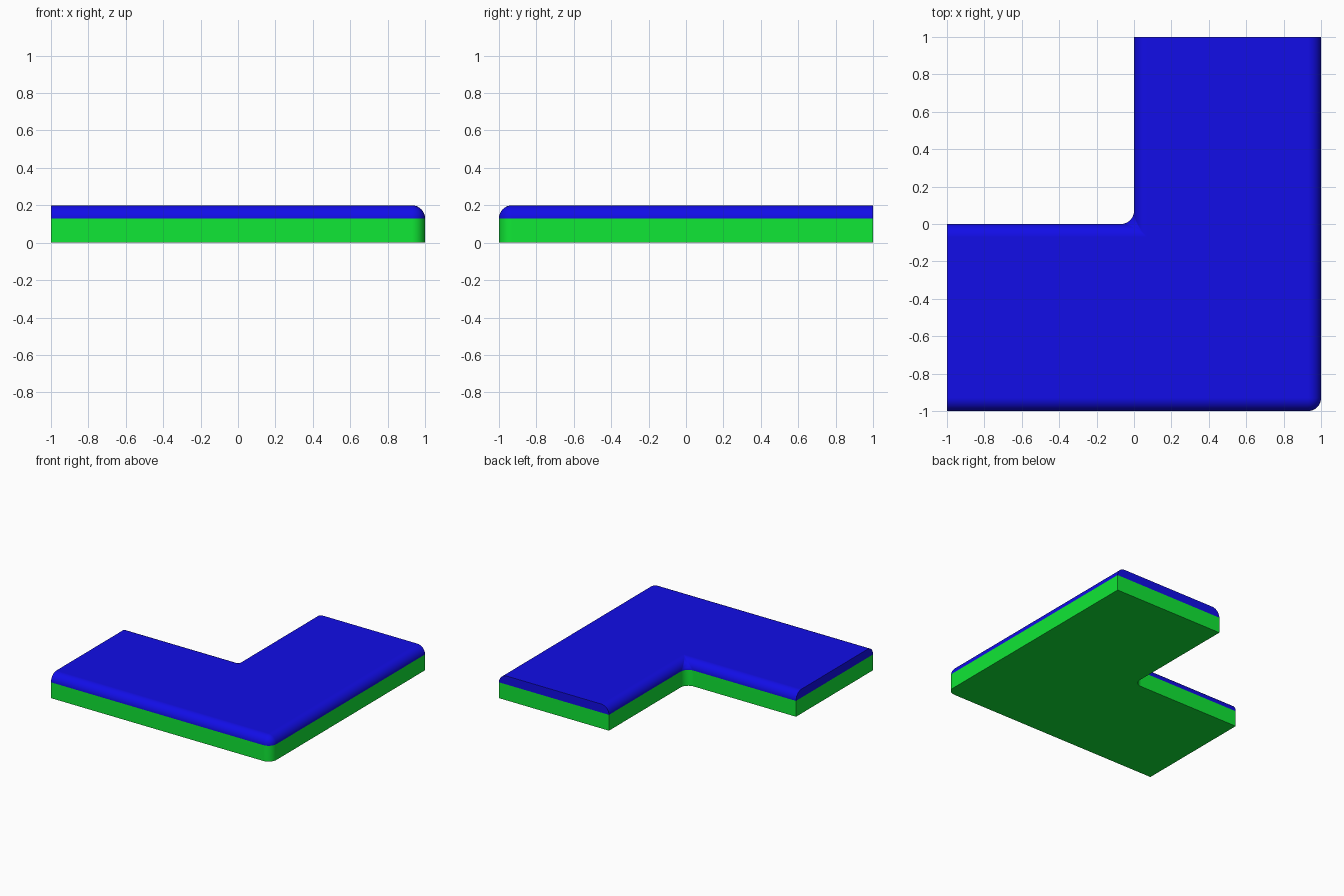
import bpy, bmesh

if "Cube" in bpy.data.objects:
    bpy.data.objects.remove(bpy.data.objects["Cube"])

R, H = 0.07, 0.2


def material(name, color):
    m = bpy.data.materials.new(name)
    m.diffuse_color = (*color, 1)
    m.use_nodes = True
    m.node_tree.nodes["Principled BSDF"].inputs["Base Color"].default_value = m.diffuse_color
    return m


# L-shaped slab
outline = [(-1, -1), (1, -1), (1, 1), (0, 1), (0, 0), (-1, 0)]
bm = bmesh.new()
base = bm.faces.new([bm.verts.new((x, y, 0)) for x, y in outline])
ext = bmesh.ops.extrude_face_region(bm, geom=[base], use_keep_orig=True)
bmesh.ops.translate(bm, vec=(0, 0, H),
                    verts=[v for v in ext["geom"] if isinstance(v, bmesh.types.BMVert)])
bmesh.ops.recalc_face_normals(bm, faces=bm.faces)


def rounded(e):
    a, b = (v.co for v in e.verts)
    mid = (a + b) / 2
    if abs(a.z - b.z) > 0.1:      # upright outer and inner corners
        return (round(mid.x), round(mid.y)) in ((1, -1), (0, 0))
    # long top edges, but not the two cut ends
    return mid.z > 0.1 and mid.x > -0.9 and mid.y < 0.9


bmesh.ops.bevel(bm, geom=[e for e in bm.edges if rounded(e)], offset=R,
                offset_type='OFFSET', segments=8, profile=0.5,
                affect='EDGES', clamp_overlap=False)

# Colour split where the rounding begins
bmesh.ops.bisect_plane(bm, geom=bm.verts[:] + bm.edges[:] + bm.faces[:], dist=1e-4,
                       plane_co=(0, 0, H - R), plane_no=(0, 0, 1))
for f in bm.faces:
    f.material_index = int(f.calc_center_median().z > H - R)

mesh = bpy.data.meshes.new("corner_slab")
bm.to_mesh(mesh)
bm.free()
slab = bpy.data.objects.new("corner_slab", mesh)
bpy.context.collection.objects.link(slab)
mesh.materials.append(material("green_base", (0.005, 0.8, 0.036)))
mesh.materials.append(material("blue_top", (0.006, 0.004, 0.8)))

# Smooth rounding, flat large faces
bpy.context.view_layer.objects.active = slab
slab.select_set(True)
bpy.ops.object.shade_smooth_by_angle(angle=0.6)
weighted = slab.modifiers.new("flat_faces", 'WEIGHTED_NORMAL')
weighted.keep_sharp = True
